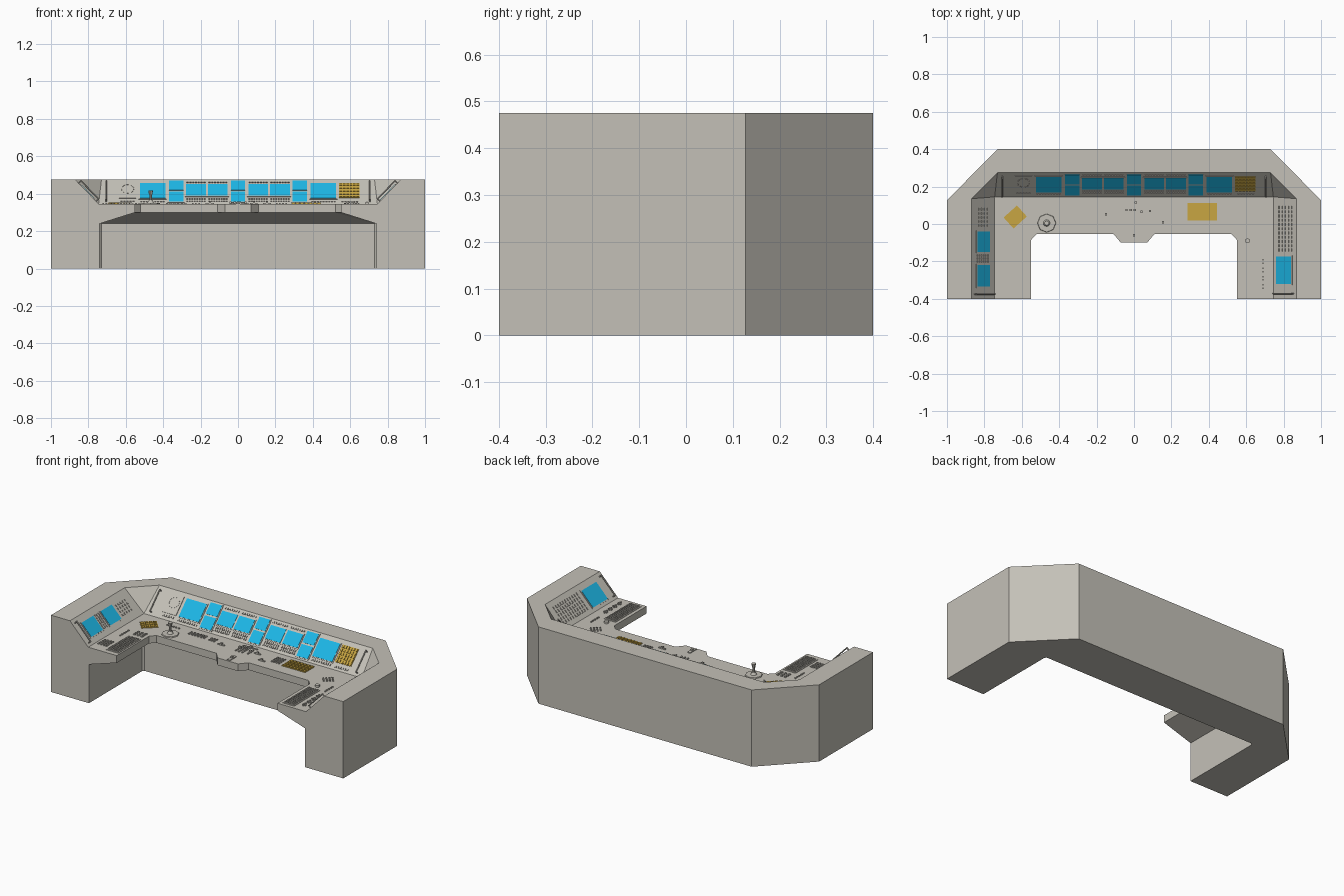
import bpy, bmesh, math
from mathutils import Matrix, Vector

if "Cube" in bpy.data.objects:
    bpy.data.objects.remove(bpy.data.objects["Cube"])

def material(name, col):
    m = bpy.data.materials.new(name)
    m.diffuse_color = (*col, 1)
    m.use_nodes = True
    m.node_tree.nodes["Principled BSDF"].inputs["Base Color"].default_value = m.diffuse_color
    return m

GREY = material("console_grey", (0.55, 0.53, 0.475))
BLUE = material("screen_blue", (0.012, 0.47, 0.79))
GOLD = material("keypad_gold", (0.58, 0.38, 0.055))
DARK = GREY  # keys and levers share the console colour

parts = {}

def part(name, mat):
    if name not in parts:
        parts[name] = (bmesh.new(), mat)
    return parts[name][0]

def frame(u, v, o):
    u, v = Vector(u).normalized(), Vector(v).normalized()
    m = Matrix((u, v, u.cross(v))).transposed().to_4x4()
    m.translation = o
    return m

# Working planes: desk top and the three sloped panels
DESK = frame((1, 0, 0), (0, 1, 0), (0, 0, 0.345))
BACK = frame((1, 0, 0), (0, 1, 1), (0, 0.145, 0.345))
LEFT = frame((0, 1, 0), (-0.125, 0, 0.13), (-0.745, 0, 0.345))
RIGHT = frame((0, -1, 0), (0.125, 0, 0.13), (0.745, 0, 0.345))

def box(name, mat, F, u, v, w, h, t=0.005, rot=0, base=0):
    M = (F @ Matrix.Translation((u, v, base + t / 2)) @ Matrix.Rotation(rot, 4, 'Z')
         @ Matrix.Diagonal((w, h, t, 1)))
    bmesh.ops.create_cube(part(name, mat), size=1, matrix=M)

def rod(name, mat, F, a, b, r1, r2=None, n=8):
    a, b = Vector(a), Vector(b)
    d = b - a
    M = F @ Matrix.Translation((a + b) / 2) @ d.to_track_quat('Z', 'Y').to_matrix().to_4x4()
    bmesh.ops.create_cone(part(name, mat), cap_ends=True, segments=n, radius1=r1,
                          radius2=r1 if r2 is None else r2, depth=d.length, matrix=M)

def grid(name, mat, F, u0, u1, v0, v1, nu, nv, fill=0.65, t=0.005, rot=0):
    # rows of keys inside a rectangle, optionally turned about its centre
    du, dv = (u1 - u0) / nu, (v1 - v0) / nv
    G = F @ Matrix.Translation(((u0 + u1) / 2, (v0 + v1) / 2, 0)) @ Matrix.Rotation(rot, 4, 'Z')
    for i in range(nu):
        for j in range(nv):
            box(name, mat, G, (i + .5 - nu / 2) * du, (j + .5 - nv / 2) * dv,
                du * fill, dv * fill, t)

def screen(F, u0, u1, v0, v1):
    u, v, w, h = (u0 + u1) / 2, (v0 + v1) / 2, u1 - u0, v1 - v0
    box("screen_bezels", GREY, F, u, v, w + .012, h + .012, .003)
    box("screens", BLUE, F, u, v, w, h, .005)

def keypad(u0, u1, v0, v1, nu, nv, F, rot=0):
    G = F @ Matrix.Translation(((u0 + u1) / 2, (v0 + v1) / 2, 0)) @ Matrix.Rotation(rot, 4, 'Z')
    w, h = u1 - u0, v1 - v0
    box("gold_keypads", GOLD, G, 0, 0, w, h, .003)
    grid("gold_keys", GOLD, G, -w / 2, w / 2, -h / 2, h / 2, nu, nv, .7, .007)

def handle(F, u, v0=.02, v1=.155):
    for v in (v0, v1):
        rod("grab_handles", GREY, F, (u, v, 0), (u, v, .018), .004)
    rod("grab_handles", GREY, F, (u, v0 - .003, .018), (u, v1 + .003, .018), .004)

# Console body: one cross-section carried round the U, mirrored for the right half
def section(outer, rim, foot, edge, under):
    return [(*outer, 0), (*outer, .475), (*rim, .475), (*foot, .345),
            (*edge, .345), (*edge, .30), (*under, .24), (*under, 0)]

half = [section((-1, -.4), (-.87, -.4), (-.745, -.4), (-.55, -.4), (-.74, -.4)),
        section((-1, .127), (-.87, .135), (-.745, .145), (-.55, -.085), (-.74, .12)),
        section((-.73, .4), (-.73, .275), (-.745, .145), (-.52, -.053), (-.73, .13))]
stations = half + [[(-x, y, z) for x, y, z in s] for s in reversed(half)]
bm = part("console_body", GREY)
rings = [[bm.verts.new(p) for p in s] for s in stations]
for a, b in zip(rings, rings[1:]):
    for i in range(8):
        j = (i + 1) % 8
        bm.faces.new((a[i], a[j], b[j], b[i]))
bm.faces.new(rings[0])
bm.faces.new(rings[-1])
bmesh.ops.remove_doubles(bm, verts=bm.verts, dist=1e-5)
bmesh.ops.recalc_face_normals(bm, faces=bm.faces)

# Centre tray bulging out of the desk edge
bm = part("centre_tray", GREY)
f = bm.faces.new([bm.verts.new((x, y, .30)) for x, y in
                  ((-.11, -.053), (-.07, -.1), (.07, -.1), (.11, -.053))])
ext = bmesh.ops.extrude_face_region(bm, geom=[f])
bmesh.ops.translate(bm, vec=(0, 0, .045),
                    verts=[e for e in ext["geom"] if isinstance(e, bmesh.types.BMVert)])
bmesh.ops.recalc_face_normals(bm, faces=bm.faces)

# Back panel screens, symmetric about the centre
for s in (-1, 1):
    for a, b, v0, v1 in ((.388, .525, .04, .155), (.292, .37, .1, .172), (.292, .37, .015, .09),
                         (.172, .277, .06, .145), (.055, .16, .06, .145)):
        screen(BACK, min(s * a, s * b), max(s * a, s * b), v0, v1)
    for a, b in ((.172, .277), (.055, .16)):
        u0, u1 = min(s * a, s * b), max(s * a, s * b)
        grid("back_panel_buttons", DARK, BACK, u0, u1, .015, .05, 8, 2)
        grid("back_panel_buttons", DARK, BACK, u0, u1, .158, .172, 7, 1)
    grid("back_panel_buttons", DARK, BACK, *sorted((s * .39, s * .525)), .012, .028, 9, 1)
    handle(BACK, s * .705)
screen(BACK, -.037, .037, .1, .172)
screen(BACK, -.037, .037, .015, .09)
keypad(.54, .65, .045, .155, 6, 5, BACK)
grid("back_panel_buttons", DARK, BACK, .55, .645, .012, .028, 6, 1)

# Dial plate at the left of the back panel
box("dial_plate", GREY, BACK, -.59, .1, .09, .12, .004)
for k in range(20):
    a = k * math.tau / 20
    box("dial_marks", DARK, BACK, -.59 + .032 * math.cos(a), .11 + .032 * math.sin(a),
        .007, .003, .006, a + math.pi / 2)
grid("dial_marks", DARK, BACK, -.63, -.55, .015, .032, 5, 1)

# Left panel
screen(LEFT, -.15, -.04, .04, .137)
screen(LEFT, -.335, -.22, .04, .137)
grid("left_panel_buttons", DARK, LEFT, -.21, -.16, .04, .14, 3, 6)
grid("left_panel_buttons", DARK, LEFT, -.02, .09, .045, .13, 5, 4, .5)
handle(LEFT, -.375)

# Right panel
screen(RIGHT, .175, .32, .025, .14)
grid("right_panel_buttons", DARK, RIGHT, -.1, .15, .025, .15, 11, 5)
handle(RIGHT, .372)

# Desk keypads and keyboards
keypad(-.683, -.587, -.002, .077, 4, 3, DESK, math.radians(42))
keypad(.285, .445, .02, .112, 7, 4, DESK)
for x0, x1, y0, y1 in ((-.64, -.565, -.365, -.155), (.575, .645, -.375, -.13)):
    box("keyboard_plates", GREY, DESK, (x0 + x1) / 2, (y0 + y1) / 2, x1 - x0 + .01, y1 - y0 + .01, .003)
    grid("keyboard_keys", DARK, DESK, x0, x1, y0, y1, 5, 15, .65, .008)

# Desk buttons: x0, x1, y0, y1, columns, rows, turn in degrees
for x0, x1, y0, y1, nu, nv, turn in (
        (-.555, -.46, .085, .1, 5, 1, 0), (-.39, -.27, .06, .1, 6, 3, 0),
        (-.25, -.2, .055, .1, 3, 2, 0), (.2, .265, .025, .1, 4, 4, 0),
        (-.64, -.565, -.125, -.065, 3, 3, 0), (-.69, -.678, -.18, -.085, 1, 5, 0),
        (-.73, -.66, -.34, -.26, 4, 4, 0), (.675, .69, -.13, -.04, 1, 5, 0),
        (.57, .64, -.01, .045, 4, 3, 40)):
    grid("desk_buttons", DARK, DESK, x0, x1, y0, y1, nu, nv, .5, .006, math.radians(turn))

# Sliders and levers
for x, y, w, h in ((-.15, .052, .045, .01), (.085, .07, .04, .01), (.155, .01, .045, .01),
                   (-.04, .075, .008, .085), (-.018, .075, .008, .085), (.004, .075, .008, .085),
                   (.04, .065, .008, .06), (.01, .115, .09, .006), (0, -.06, .02, .065)):
    box("sliders", DARK, DESK, x, y, w, h, .005)
    box("slider_knobs", DARK, DESK, x, y, .012, .012, .014)
for y in (-.2, -.245, -.29, -.335):
    box("side_levers", DARK, DESK, .69, y, .022, .01, .008)
    box("side_levers", DARK, DESK, .69, y, .007, .026, .012)
rod("round_knob", GREY, DESK, (.607, -.09, 0), (.607, -.09, .012), .013, n=16)

# Joystick on its octagonal base
rod("joystick_base", GREY, DESK, (-.467, .005, 0), (-.467, .005, .006), .05, .048)
rod("joystick_boot", DARK, DESK, (-.467, .005, .006), (-.467, .005, .02), .018, .01, 12)
rod("joystick_stick", DARK, DESK, (-.467, .005, .015), (-.467, .005, .06), .006)
rod("joystick_grip", DARK, DESK, (-.467, .005, .05), (-.467, .005, .073), .01, .013, 10)

# Turn every collected part into an object
for name, (bm, mat) in parts.items():
    me = bpy.data.meshes.new(name)
    bm.to_mesh(me)
    bm.free()
    me.materials.append(mat)
    bpy.context.collection.objects.link(bpy.data.objects.new(name, me))
